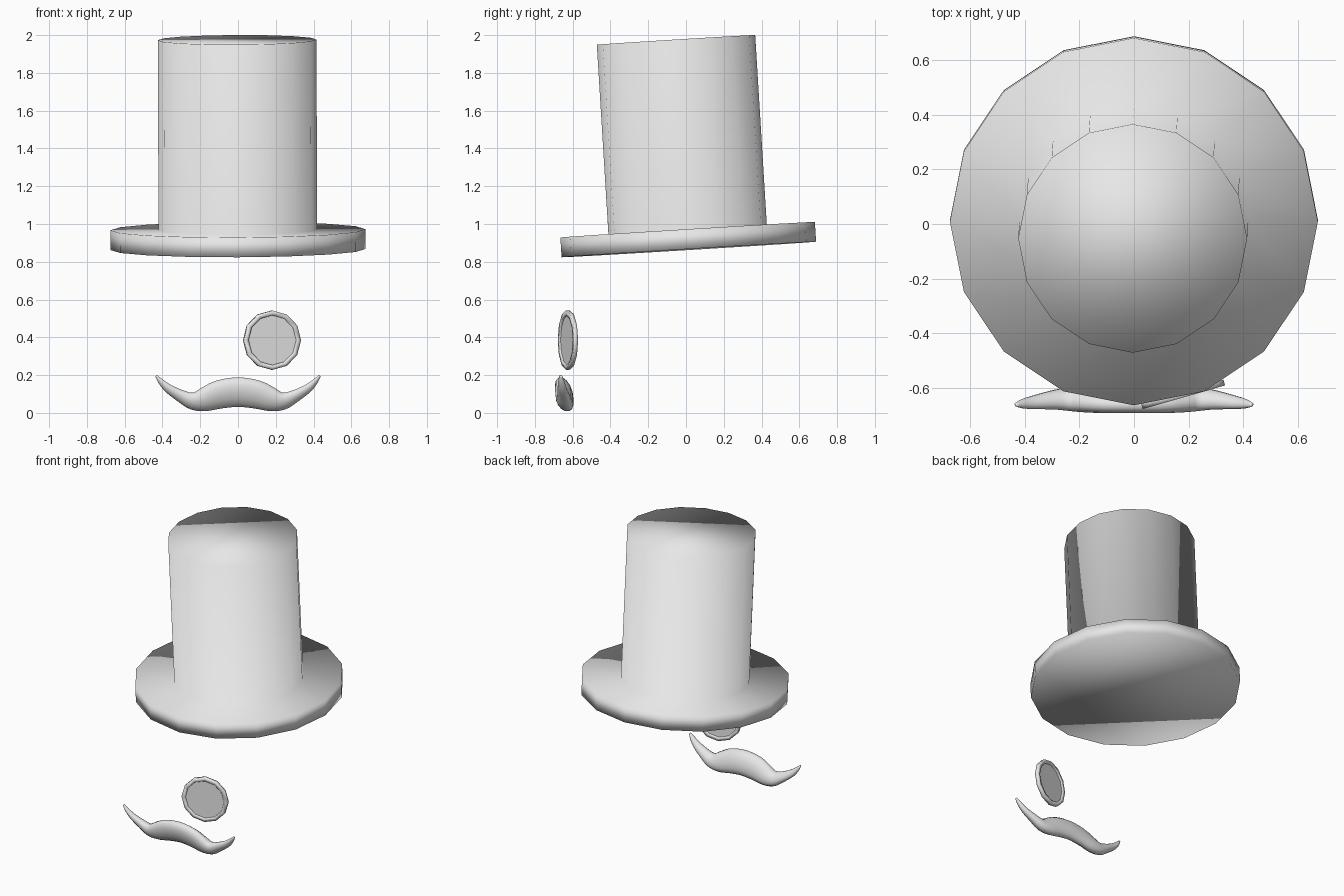
import bpy, bmesh, math
from mathutils import Vector, Matrix

if "Cube" in bpy.data.objects:
    bpy.data.objects.remove(bpy.data.objects["Cube"])

grey = bpy.data.materials.new("light_grey")
grey.diffuse_color = (0.8, 0.8, 0.8, 1)
grey.use_nodes = True
grey.node_tree.nodes["Principled BSDF"].inputs["Base Color"].default_value = grey.diffuse_color


def finish(name, bm, matrix=None, smooth=True):
    bmesh.ops.recalc_face_normals(bm, faces=bm.faces)
    if matrix:
        bm.transform(matrix)
    for f in bm.faces:
        f.smooth = smooth
    mesh = bpy.data.meshes.new(name)
    bm.to_mesh(mesh)
    bm.free()
    mesh.materials.append(grey)
    obj = bpy.data.objects.new(name, mesh)
    bpy.context.collection.objects.link(obj)
    return obj


def skin(bm, rings, closed=False):
    """Join rings of vertices with quads; cap both ends unless closed."""
    n = len(rings[0])
    pairs = list(zip(rings, rings[1:]))
    if closed:
        pairs.append((rings[-1], rings[0]))
    else:
        bm.faces.new(rings[0])
        bm.faces.new(rings[-1])
    for a, b in pairs:
        for i in range(n):
            j = (i + 1) % n
            bm.faces.new((a[i], a[j], b[j], b[i]))


def lathe(name, profile, sides, matrix, closed=False, smooth=True):
    bm = bmesh.new()
    rings = [[bm.verts.new((r * math.cos(math.tau * i / sides),
                            r * math.sin(math.tau * i / sides), z))
              for i in range(sides)] for r, z in profile]
    skin(bm, rings, closed)
    return finish(name, bm, matrix, smooth)


# Top hat: brim and crown in one smooth piece, tipped forward
lathe("top_hat",
      [(0.675, 0), (0.675, 0.105), (0.42, 0.105), (0.42, 1.112)], 16,
      Matrix.Translation((0, 0.015, 0.865))
      @ Matrix.Rotation(math.radians(3.5), 4, 'X')
      @ Matrix.Rotation(math.radians(-0.25), 4, 'Y'))

# Monocle: ring frame and thin lens, turned slightly to the side
pose = (Matrix.Translation((0.18, -0.625, 0.385))
        @ Matrix.Rotation(math.radians(16), 4, 'Z')
        @ Matrix.Rotation(math.radians(90), 4, 'X'))
lathe("monocle_frame",
      [(0.157, -0.011), (0.157, 0.011), (0.132, 0.011), (0.132, -0.011)],
      12, pose, closed=True)
lathe("monocle_lens", [(0.134, -0.003), (0.134, 0.003)], 12, pose, smooth=False)

# Moustache: stations along one half (x, y, z, half height, half depth)
half = [(0, -0.645, 0.110, 0.080, 0.045),
        (0.10, -0.645, 0.097, 0.077, 0.045),
        (0.18, -0.643, 0.070, 0.064, 0.045),
        (0.24, -0.643, 0.0625, 0.047, 0.042),
        (0.30, -0.646, 0.088, 0.034, 0.034),
        (0.37, -0.655, 0.130, 0.024, 0.024),
        (0.41, -0.660, 0.168, 0.015, 0.016),
        (0.433, -0.663, 0.197, 0.006, 0.007)]
stations = [Vector((-s[0],) + s[1:]) for s in half[:0:-1]] + [Vector(s) for s in half]


def smooth_path(pts, steps):
    out = []
    for i in range(len(pts) - 1):
        p0, p1, p2 = pts[max(i - 1, 0)], pts[i], pts[i + 1]
        p3 = pts[min(i + 2, len(pts) - 1)]
        for k in range(steps):
            t = k / steps
            out.append(0.5 * (2 * p1 + (p2 - p0) * t
                              + (2 * p0 - 5 * p1 + 4 * p2 - p3) * t * t
                              + (3 * p1 - p0 - 3 * p2 + p3) * t ** 3))
    return out + [pts[-1]]


path = smooth_path(stations, 3)
bm = bmesh.new()
rings = []
for i, (x, y, z, h, d) in enumerate(path):
    a, b = path[max(i - 1, 0)], path[min(i + 1, len(path) - 1)]
    tangent = Vector((b[0] - a[0], b[2] - a[2])).normalized()
    ring = []
    for k in range(14):
        ang = math.tau * k / 14
        up = h * math.sin(ang)
        # the section leans forward at the top
        ring.append(bm.verts.new((x - tangent.y * up,
                                  y + d * math.cos(ang) - 0.25 * up,
                                  z + tangent.x * up)))
    rings.append(ring)
skin(bm, rings)
finish("moustache", bm)
